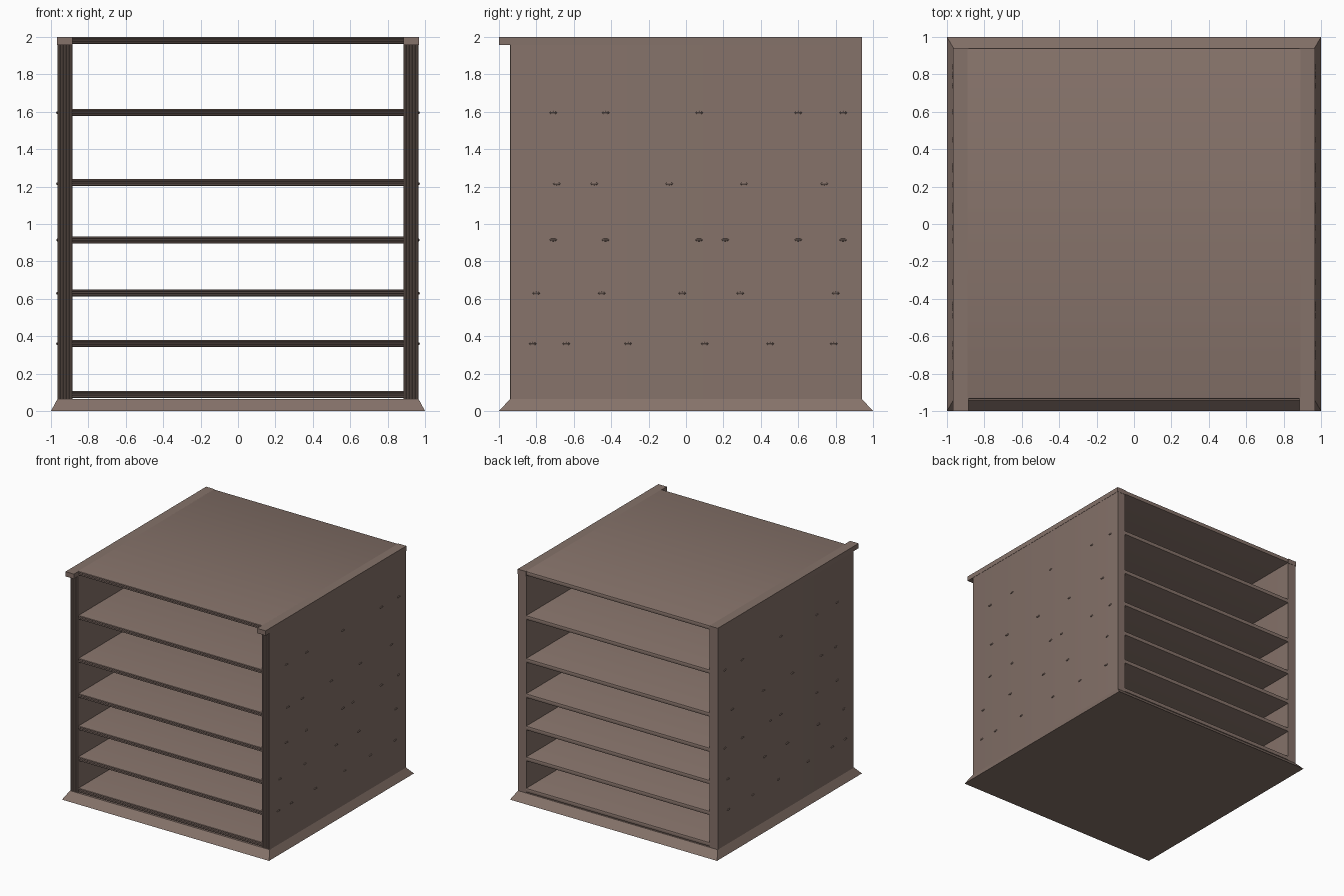
import bpy, bmesh, math
from mathutils import Vector

if "Cube" in bpy.data.objects:
    bpy.data.objects.remove(bpy.data.objects["Cube"])

wood = bpy.data.materials.new("grey brown wood")
wood.diffuse_color = (0.235, 0.168, 0.142, 1)
wood.use_nodes = True
wood.node_tree.nodes["Principled BSDF"].inputs["Base Color"].default_value = wood.diffuse_color


def finish(name, bm, smooth=False):
    bmesh.ops.recalc_face_normals(bm, faces=bm.faces)
    me = bpy.data.meshes.new(name)
    bm.to_mesh(me)
    bm.free()
    me.materials.append(wood)
    ob = bpy.data.objects.new(name, me)
    bpy.context.collection.objects.link(ob)
    if smooth:
        bpy.ops.object.select_all(action='DESELECT')
        ob.select_set(True)
        bpy.context.view_layer.objects.active = ob
        bpy.ops.object.shade_smooth_by_angle(angle=math.radians(35))
    return ob


def extrude(name, points, direction, smooth=False):
    bm = bmesh.new()
    face = bm.faces.new([bm.verts.new(p) for p in points])
    out = bmesh.ops.extrude_face_region(bm, geom=[face])
    verts = [g for g in out["geom"] if isinstance(g, bmesh.types.BMVert)]
    bmesh.ops.translate(bm, verts=verts, vec=Vector(direction))
    return finish(name, bm, smooth)


def box(name, lo, hi):
    pts = [(lo[0], lo[1], lo[2]), (hi[0], lo[1], lo[2]),
           (hi[0], hi[1], lo[2]), (lo[0], hi[1], lo[2])]
    return extrude(name, pts, (0, 0, hi[2] - lo[2]))


def reeded(w0, w1, y0, y1, count, back_round=0.0):
    """Board section (w, y): reeded front at y0, plain or eased back at y1."""
    pts, step = [], (w1 - w0) / count
    for i in range(count):
        for k in range(5 if i == count - 1 else 4):
            a = math.pi * k / 4
            pts.append((w0 + step * (i + 0.5 - 0.5 * math.cos(a)),
                        y0 + 0.01 * (1 - math.sin(a))))
    r = back_round
    if r:
        pts += [(w1, y1 - r), (w1 - r * 0.3, y1 - r * 0.3), (w1 - r, y1),
                (w0 + r, y1), (w0 + r * 0.3, y1 - r * 0.3), (w0, y1 - r)]
    else:
        pts += [(w1, y1), (w0, y1)]
    return pts


# Flared plinth
bm = bmesh.new()
bmesh.ops.create_cube(bm, size=1)
for v in bm.verts:
    top = v.co.z > 0
    v.co.x = math.copysign(0.965 if top else 1, v.co.x)
    v.co.y = math.copysign(0.94 if top else 1, v.co.y)
    v.co.z = 0.065 if top else 0
finish("plinth", bm)

# Shelves and top board
for i, z in enumerate([0.107, 0.38, 0.65, 0.932, 1.24, 1.615, 2.0]):
    name = "top_board" if z == 2 else f"shelf_{i + 1}"
    section = reeded(z - 0.037, z, -0.935, 0.94, 3, 0.008)
    extrude(name, [(-0.89, y, w) for w, y in section], (1.78, 0, 0), True)

# Peg rows: height and positions along the side
pegs = [(1.595, (-0.71, -0.43, 0.07, 0.60, 0.84)),
        (1.215, (-0.69, -0.49, -0.09, 0.31, 0.74)),
        (0.915, (-0.71, -0.43, 0.07, 0.21, 0.60, 0.84)),
        (0.63, (-0.80, -0.45, -0.02, 0.29, 0.80)),
        (0.36, (-0.82, -0.64, -0.31, 0.10, 0.45, 0.79))]

for s, side in ((-1, "left"), (1, "right")):
    # Reeded side panel
    section = reeded(0.885, 0.965, -0.94, 0.94, 5)
    extrude(f"{side}_panel", [(s * w, y, 0.06) for w, y in section], (0, 0, 1.9), True)
    # Cap rail that overhangs the front
    x0, x1 = sorted((s * 0.885, s * 0.967))
    box(f"{side}_cap_rail", (x0, -1, 1.958), (x1, 0.942, 2.0))
    # Oval peg heads
    bm = bmesh.new()
    for z, ys in pegs:
        for y in ys:
            made = bmesh.ops.create_uvsphere(bm, u_segments=8, v_segments=4, radius=1)
            for v in made["verts"]:
                v.co = Vector((s * 0.965 + v.co.x * 0.007, y + v.co.y * 0.02, z + v.co.z * 0.008))
    finish(f"{side}_pegs", bm, True)
